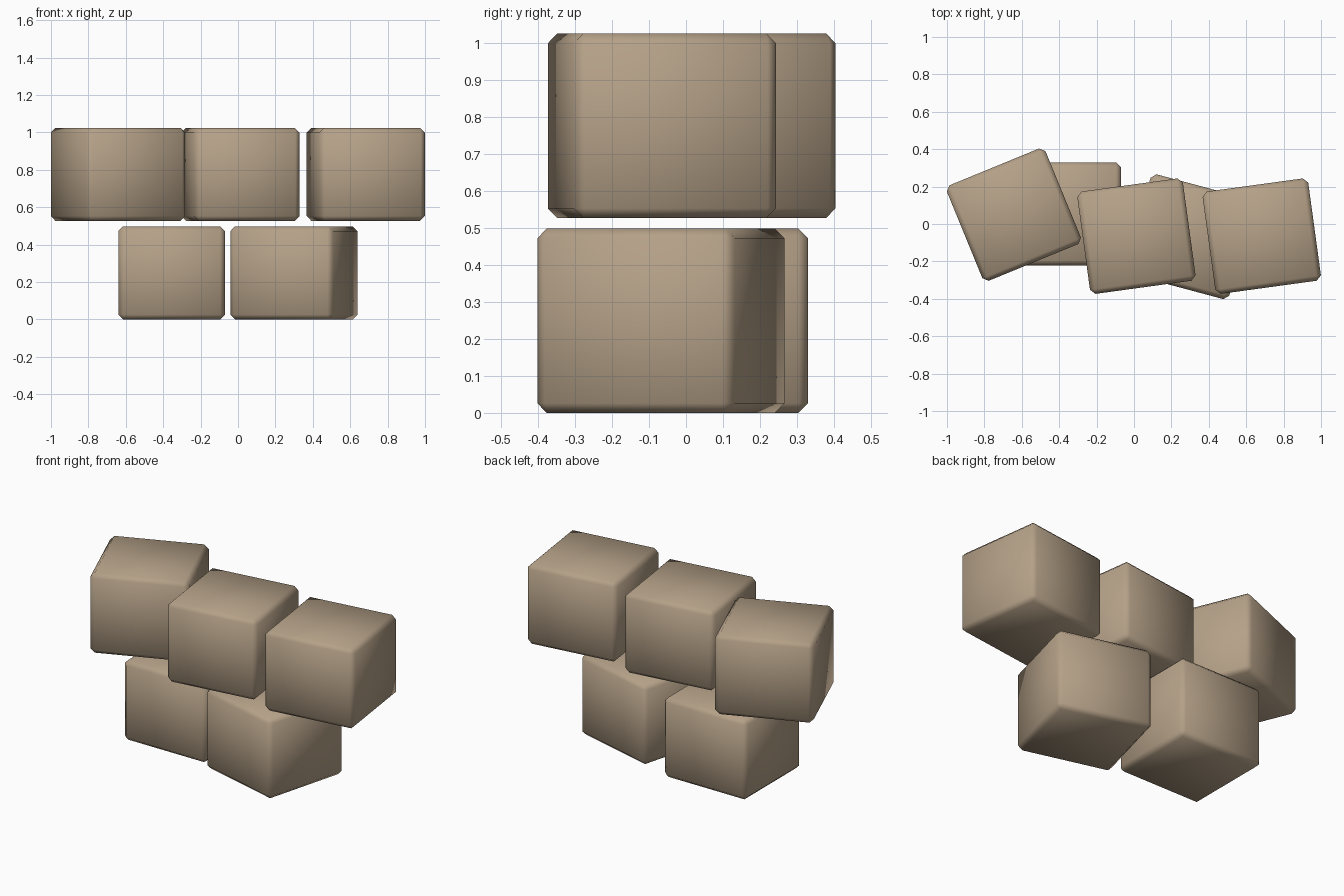
import bpy, math

if "Cube" in bpy.data.objects:
    bpy.data.objects.remove(bpy.data.objects["Cube"])

# Single sandy tan colour for every block
tan = bpy.data.materials.new("sandy_tan")
tan.diffuse_color = (0.46, 0.355, 0.245, 1)
tan.use_nodes = True
tan.node_tree.nodes["Principled BSDF"].inputs["Base Color"].default_value = tan.diffuse_color


def crate(name, x, y, z, angle):
    """Chamfered block, smooth shaded, turned about the vertical."""
    bpy.ops.mesh.primitive_cube_add(size=1, location=(x, y, z + 0.249))
    ob = bpy.context.object
    ob.name = name
    ob.scale = (0.57, 0.552, 0.498)
    bpy.ops.object.transform_apply(location=False, rotation=False, scale=True)
    ob.rotation_euler.z = math.radians(angle)
    ob.data.materials.append(tan)
    bevel = ob.modifiers.new("chamfer", 'BEVEL')
    bevel.width = 0.026
    bevel.segments = 1
    bpy.ops.object.modifier_apply(modifier=bevel.name)
    bpy.ops.object.shade_smooth()


# Bottom row
crate("lower_left_block", -0.355, 0.054, 0.0, 0)
crate("lower_right_block", 0.299, -0.068, 0.0, -15)
# Top row, floating just above
crate("upper_left_block", -0.642, 0.05, 0.527, 22.3)
crate("upper_middle_block", 0.013, -0.065, 0.527, 7.8)
crate("upper_right_block", 0.683, -0.065, 0.527, 7.8)
